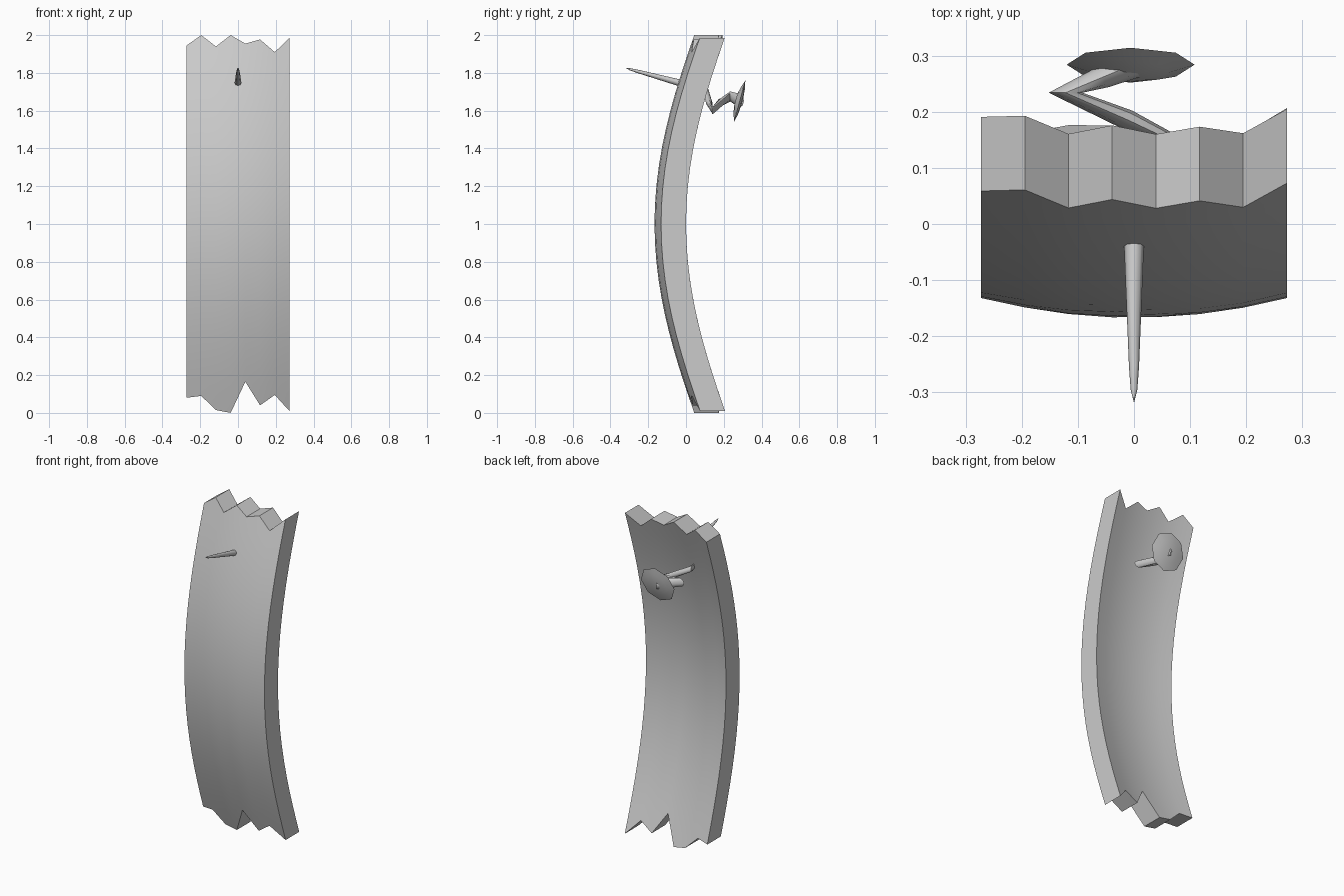
import bpy, bmesh, math
from mathutils import Vector, Matrix

cube = bpy.data.objects.get("Cube")
if cube:
    bpy.data.objects.remove(cube, do_unlink=True)

GREY = (0.6, 0.6, 0.6, 1.0)
mat = bpy.data.materials.new("plain grey")
mat.use_nodes = True
mat.diffuse_color = GREY
mat.node_tree.nodes["Principled BSDF"].inputs["Base Color"].default_value = GREY


def finish(name, bm, angle):
    """Turn a bmesh into a named, smooth-shaded object."""
    bmesh.ops.recalc_face_normals(bm, faces=bm.faces)
    mesh = bpy.data.meshes.new(name)
    bm.to_mesh(mesh)
    bm.free()
    mesh.materials.append(mat)
    ob = bpy.data.objects.new(name, mesh)
    bpy.context.collection.objects.link(ob)
    bpy.ops.object.select_all(action="DESELECT")
    ob.select_set(True)
    bpy.context.view_layer.objects.active = ob
    bpy.ops.object.shade_smooth_by_angle(angle=math.radians(angle))
    return ob


def loft(bm, rings, cap_start=True, cap_end=True):
    """Skin a list of closed rings with equal point counts."""
    loops = [[bm.verts.new(p) for p in ring] for ring in rings]
    n = len(loops[0])
    for a, b in zip(loops, loops[1:]):
        for i in range(n):
            j = (i + 1) % n
            bm.faces.new((a[i], a[j], b[j], b[i]))
    if cap_start:
        bm.faces.new(loops[0])
    if cap_end:
        bm.faces.new(loops[-1])


# Bowed plank with splintered ends
HALF, THICK, ROWS = 0.2725, 0.132, 20
TOP = [1.945, 2.0, 1.94, 2.0, 1.955, 1.977, 1.91, 1.985]
BOTTOM = [0.08, 0.09, 0.015, 0.0, 0.165, 0.04, 0.095, 0.01]


def back_y(x, z):
    u = z - 1.0
    return 0.245 * u**2 - 0.035 * u**4 - 0.035 * (1 - (x / HALF) ** 2)


bm = bmesh.new()
front, back = [], []
for i, (lo, hi) in enumerate(zip(BOTTOM, TOP)):
    x = -HALF + 2 * HALF * i / 7
    zs = [lo + (hi - lo) * r / ROWS for r in range(ROWS + 1)]
    back.append([bm.verts.new((x, back_y(x, z), z)) for z in zs])
    front.append([bm.verts.new((x, back_y(x, z) - THICK, z)) for z in zs])
for i in range(7):
    for r in range(ROWS):
        for g in (front, back):
            bm.faces.new((g[i][r], g[i + 1][r], g[i + 1][r + 1], g[i][r + 1]))
    for r in (0, ROWS):
        bm.faces.new((front[i][r], front[i + 1][r], back[i + 1][r], back[i][r]))
for i in (0, 7):
    for r in range(ROWS):
        bm.faces.new((front[i][r], front[i][r + 1], back[i][r + 1], back[i][r]))
finish("bowed_plank", bm, 25)


def circle(center, u, v, n=8):
    """Ring of points around center spanned by half-axes u and v."""
    return [center + u * math.cos(2 * math.pi * k / n) + v * math.sin(2 * math.pi * k / n)
            for k in range(n)]


# Straight nail point sticking out of the front
tip, base = Vector((0, -0.317, 1.825)), Vector((0, 0.0, 1.738))
axis = (tip - base).normalized()
side = Vector((1, 0, 0))
up = side.cross(axis)
bm = bmesh.new()
loft(bm, [circle(base.lerp(tip, t), side * r, up * r)
          for t, r in ((0, 0.019), (0.1, 0.018), (0.8, 0.009), (0.93, 0.006), (1, 0.0006))])
finish("nail_point", bm, 50)

# Bent shank behind the plank: centre, horizontal half-axis, half height
SHANK = [
    ((-0.12, 0.06, 1.73), (0.0, -0.018), 0.018),
    ((-0.11, 0.105, 1.705), (0.008, -0.016), 0.018),
    ((0.0, 0.122, 1.645), (0.004, -0.017), 0.020),
    ((0.085, 0.14, 1.60), (0.028, -0.002), 0.020),
    ((-0.01, 0.185, 1.645), (0.007, 0.017), 0.022),
    ((-0.122, 0.234, 1.675), (0.030, 0.0), 0.027),
    ((-0.055, 0.262, 1.663), (0.010, -0.018), 0.032),
    ((0.0, 0.285, 1.652), (0.014, -0.022), 0.034),
]
bm = bmesh.new()
loft(bm, [circle(Vector(c), Vector((h[0], h[1], 0)), Vector((0, 0, hz)))
          for c, h, hz in SHANK])
finish("bent_nail_shank", bm, 50)

# Tilted eight-sided nail head, lens shaped
center = Vector((-0.006, 0.284, 1.65))
normal = Vector((0, 0.965, -0.264)).normalized()
side = Vector((1, 0, 0))
up = side.cross(normal)
bm = bmesh.new()
loft(bm, [circle(center + normal * d, side * r, up * r)
          for d, r in ((-0.022, 0.035), (-0.014, 0.07), (0, 0.114), (0.010, 0.07), (0.014, 0.02))])
finish("nail_head", bm, 35)
